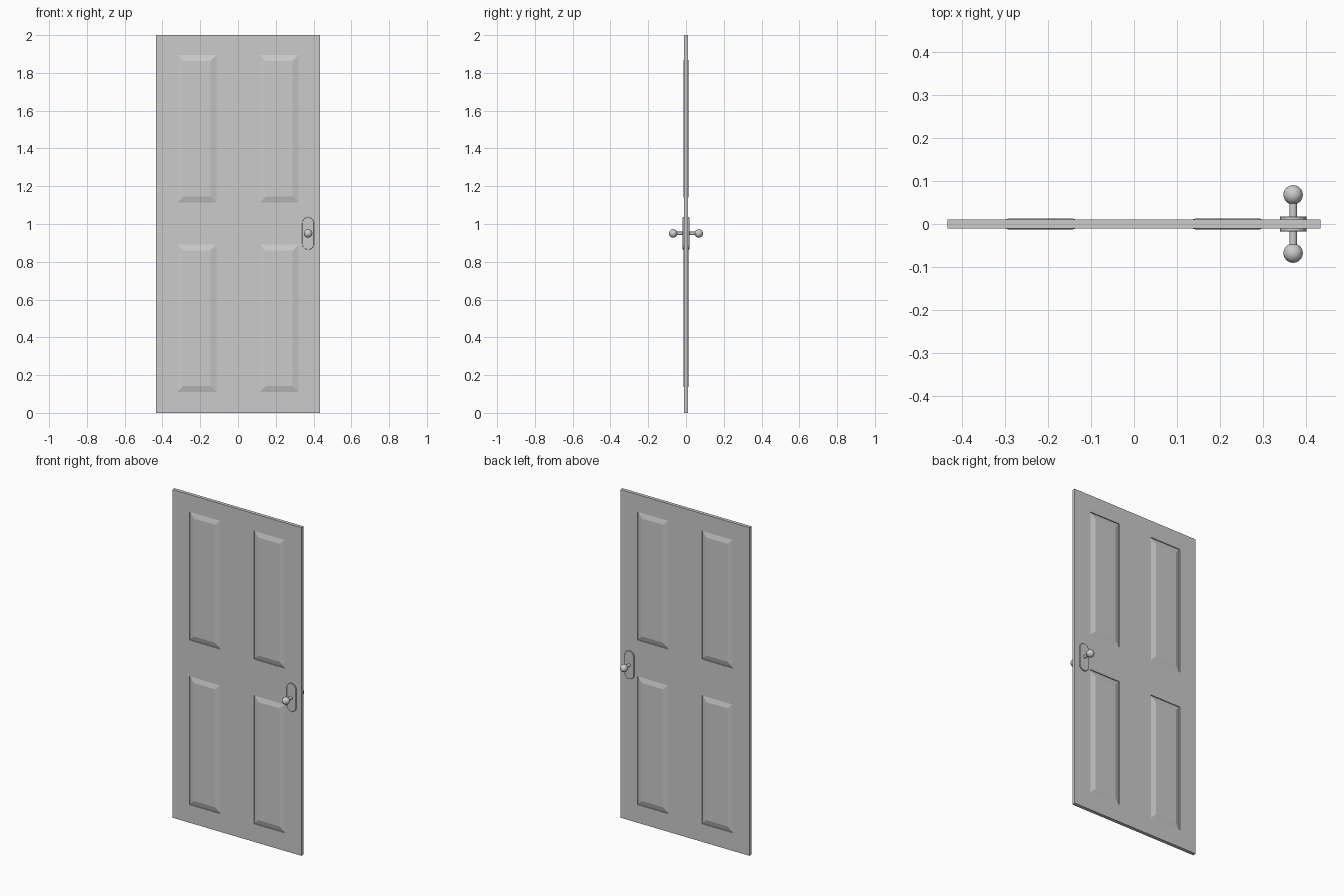
import bpy, bmesh, math
from mathutils import Vector

if "Cube" in bpy.data.objects:
    bpy.data.objects.remove(bpy.data.objects["Cube"])

W, H, T = 0.435, 2.0, 0.0105             # half width, height, half thickness
PX, PHX, PHZ = 0.2175, 0.1035, 0.391     # panel centre x, half sizes
PZ = (0.501, 1.504)                      # panel centre heights
GROOVE, RAISED, SLOPE = 0.0045, 0.0133, 0.0315
KX, KZ = 0.371, 0.95                     # handle position


def finish(bm, name, smooth=False):
    bmesh.ops.remove_doubles(bm, verts=bm.verts, dist=1e-5)
    bmesh.ops.recalc_face_normals(bm, faces=bm.faces)
    me = bpy.data.meshes.new(name)
    bm.to_mesh(me)
    bm.free()
    ob = bpy.data.objects.new(name, me)
    bpy.context.collection.objects.link(ob)
    if smooth:
        bpy.ops.object.select_all(action='DESELECT')
        ob.select_set(True)
        bpy.context.view_layer.objects.active = ob
        bpy.ops.object.shade_smooth_by_angle(angle=math.radians(35))
    return ob


# Door leaf: both faces as a grid, panel cells get a groove and raised field
bm = bmesh.new()


def quad(pts):
    bm.faces.new([bm.verts.new(p) for p in pts])


def ring(x0, x1, z0, z1, y, inset=0):
    return [(x0 + inset, y, z0 + inset), (x1 - inset, y, z0 + inset),
            (x1 - inset, y, z1 - inset), (x0 + inset, y, z1 - inset)]


def bridge(a, b):
    for i in range(4):
        j = (i + 1) % 4
        quad([a[i], a[j], b[j], b[i]])


xs = [-W, -PX - PHX, -PX + PHX, PX - PHX, PX + PHX, W]
zs = [0, PZ[0] - PHZ, PZ[0] + PHZ, PZ[1] - PHZ, PZ[1] + PHZ, H]
for s in (-1, 1):
    for i in range(5):
        for k in range(5):
            cell = (xs[i], xs[i + 1], zs[k], zs[k + 1])
            outer = ring(*cell, s * T)
            if i % 2 and k % 2:
                groove = ring(*cell, s * GROOVE)
                field = ring(*cell, s * RAISED, SLOPE)
                bridge(outer, groove)
                bridge(groove, field)
                quad(field)
            else:
                quad(outer)
for a, b in zip(xs, xs[1:]):
    for z in (0, H):
        quad([(a, -T, z), (b, -T, z), (b, T, z), (a, T, z)])
for a, b in zip(zs, zs[1:]):
    for x in (-W, W):
        quad([(x, -T, a), (x, T, a), (x, T, b), (x, -T, b)])
finish(bm, "door_leaf")


# Backplate: stadium outline extruded outward with a small chamfer
def backplate(s, name):
    bm = bmesh.new()
    r, half, n = 0.031, 0.086, 16

    def loop(y, inset):
        pts = []
        for c, start in ((half - r, 0), (r - half, math.pi)):
            for i in range(n + 1):
                a = start + math.pi * i / n
                pts.append(bm.verts.new((KX + (r - inset) * math.cos(a), s * y,
                                         KZ + c + (r - inset) * math.sin(a))))
        return pts
    loops = [loop(0.008, 0), loop(0.0165, 0), loop(0.018, 0.0015)]
    for a, b in zip(loops, loops[1:]):
        for i in range(len(a)):
            j = (i + 1) % len(a)
            bm.faces.new((a[i], a[j], b[j], b[i]))
    bm.faces.new(loops[0])
    bm.faces.new(loops[-1])
    finish(bm, name, True)


# Knob: ball and stem turned from one profile
def knob(s, name):
    bm = bmesh.new()
    stem, rad, cy = 0.009, 0.0225, 0.068
    a0 = math.asin(stem / rad)
    prof = [(0, 0.012), (stem, 0.012)]
    for i in range(17):
        a = a0 + (math.pi - a0) * i / 16
        prof.append((rad * math.sin(a), cy - rad * math.cos(a)))
    vs = [bm.verts.new((KX + r, s * y, KZ)) for r, y in prof]
    es = [bm.edges.new(e) for e in zip(vs, vs[1:])]
    bmesh.ops.spin(bm, geom=vs + es, cent=Vector((KX, 0, KZ)), axis=(0, 1, 0),
                   angle=2 * math.pi, steps=32)
    finish(bm, name, True)


for s, side in ((-1, "front"), (1, "back")):
    backplate(s, side + "_backplate")
    knob(s, side + "_knob")
